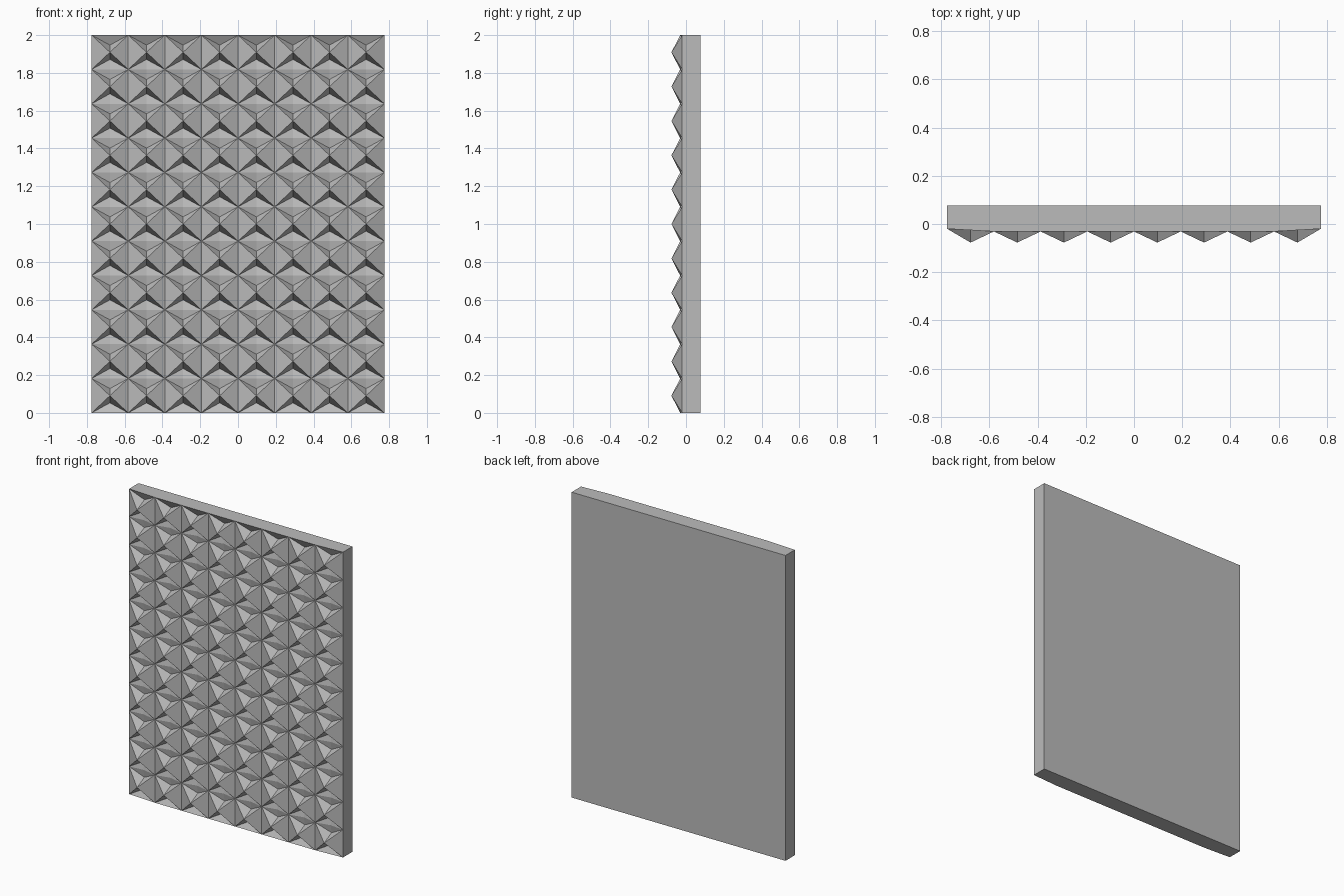
import bpy
import bmesh

cube = bpy.data.objects.get("Cube")
if cube:
    bpy.data.objects.remove(cube, do_unlink=True)

COLS, ROWS = 8, 11
HALF_W, HEIGHT = 0.775, 2.0
BACK, PEAK = 0.077, -0.077        # depth of the back and of the stud tips
EDGE, VALLEY = -0.02, -0.031      # depth of side rims and inner corners
DENT, SADDLE = 0.0, -0.01         # depth of the recesses between studs
DENT_RISE = 0.053                 # recess distance from the row line
CW, CH = 2 * HALF_W / COLS, HEIGHT / ROWS

bm = bmesh.new()


def vert(x, y, z):
    return bm.verts.new((x, y, z))


def corner(i, j):
    y = EDGE if i in (0, COLS) else VALLEY
    return vert(-HALF_W + i * CW, y, j * CH)


# Shared corners of the stud grid and saddles on the inner row lines
grid = [[corner(i, j) for j in range(ROWS + 1)] for i in range(COLS + 1)]
saddle = {(i, j): vert(-HALF_W + (i + 0.5) * CW, SADDLE, j * CH)
          for i in range(COLS) for j in range(1, ROWS)}


def dented_side(left, right, tip, dent, mid):
    """Upper or lower side of a stud, folded in at the dent."""
    bm.faces.new((left, dent, tip))
    bm.faces.new((dent, right, tip))
    if mid:
        bm.faces.new((left, mid, dent))
        bm.faces.new((mid, right, dent))
    else:
        bm.faces.new((left, right, dent))


# Pointed studs: plain left and right sides, dented top and bottom sides
for i in range(COLS):
    for j in range(ROWS):
        x, z = -HALF_W + (i + 0.5) * CW, j * CH
        a, b = grid[i][j], grid[i + 1][j]
        d, c = grid[i][j + 1], grid[i + 1][j + 1]
        tip = vert(x, PEAK, z + CH / 2)
        bm.faces.new((d, a, tip))
        bm.faces.new((b, c, tip))
        dented_side(a, b, tip, vert(x, DENT, z + DENT_RISE), saddle.get((i, j)))
        dented_side(c, d, tip, vert(x, DENT, z + CH - DENT_RISE),
                    saddle.get((i, j + 1)))

# Slab behind the studs
bl, br = vert(-HALF_W, BACK, 0), vert(HALF_W, BACK, 0)
tl, tr = vert(-HALF_W, BACK, HEIGHT), vert(HALF_W, BACK, HEIGHT)
bm.faces.new((br, bl, tl, tr))
bm.faces.new([bl, br] + [grid[i][0] for i in range(COLS, -1, -1)])
bm.faces.new([tr, tl] + [grid[i][ROWS] for i in range(COLS + 1)])
bm.faces.new([tl, bl] + grid[0])
bm.faces.new([br, tr] + grid[COLS][::-1])
bmesh.ops.recalc_face_normals(bm, faces=bm.faces[:])

mesh = bpy.data.meshes.new("studded_panel")
bm.to_mesh(mesh)
bm.free()
panel = bpy.data.objects.new("studded_panel", mesh)
bpy.context.collection.objects.link(panel)

# Plain grey finish
grey = bpy.data.materials.new("plain_grey")
grey.use_nodes = True
colour = (0.5, 0.5, 0.5, 1)
grey.diffuse_color = colour
grey.node_tree.nodes["Principled BSDF"].inputs["Base Color"].default_value = colour
mesh.materials.append(grey)
